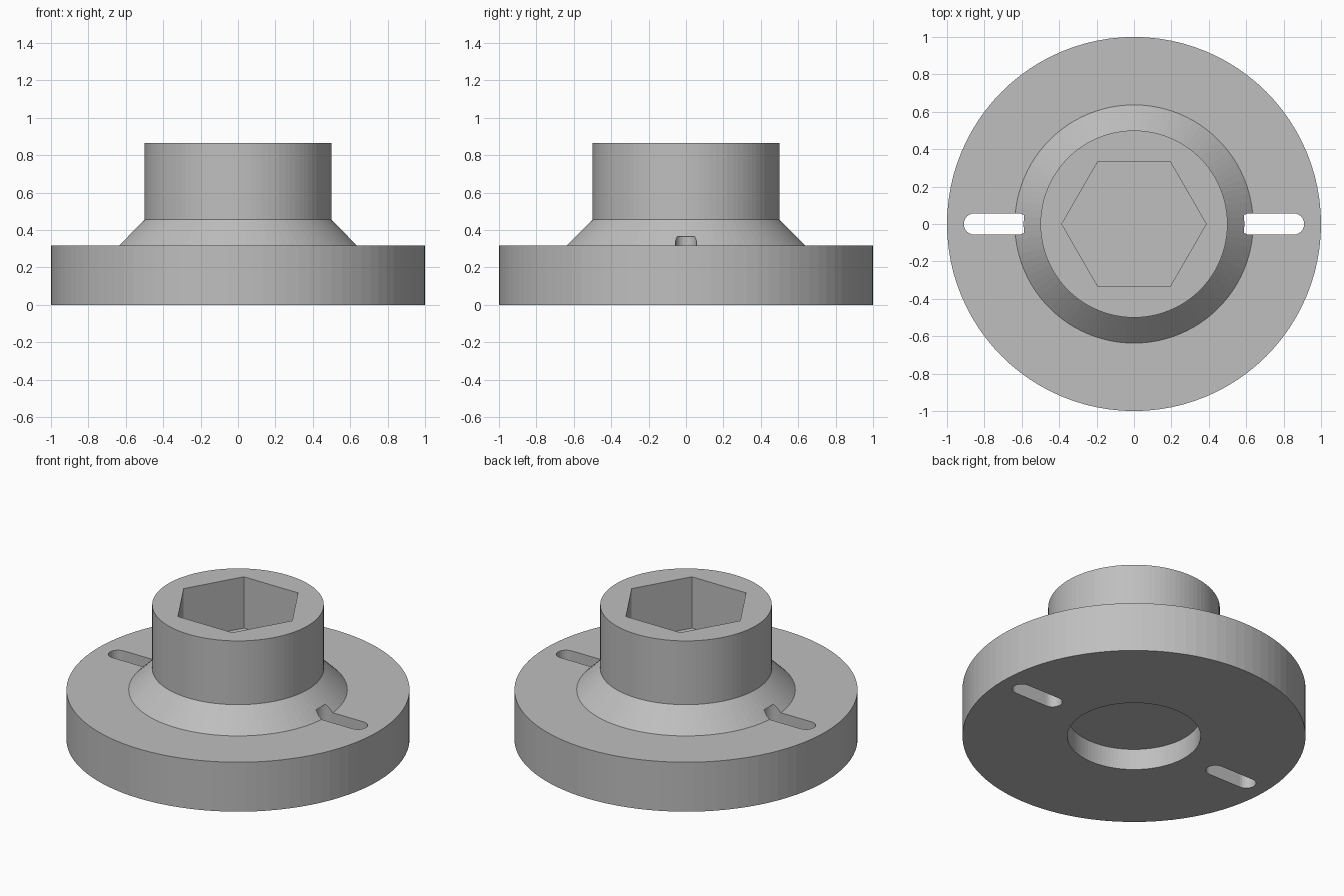
import bpy, bmesh
from math import cos, sin, pi

SEGMENTS = 96

cube = bpy.data.objects.get("Cube")
if cube:
    bpy.data.objects.remove(cube, do_unlink=True)

grey = bpy.data.materials.new("plain grey")
grey.use_nodes = True
colour = (0.52, 0.52, 0.52, 1)
grey.diffuse_color = colour
grey.node_tree.nodes["Principled BSDF"].inputs["Base Color"].default_value = colour


def add_object(name, bm):
    bmesh.ops.recalc_face_normals(bm, faces=bm.faces)
    mesh = bpy.data.meshes.new(name)
    bm.to_mesh(mesh)
    bm.free()
    mesh.materials.append(grey)
    obj = bpy.data.objects.new(name, mesh)
    bpy.context.collection.objects.link(obj)
    return obj


def lathe(name, profile):
    """Revolve (radius, height) points about z; both ends lie on the axis."""
    bm = bmesh.new()
    verts = [bm.verts.new((r, 0, z)) for r, z in profile]
    edges = [bm.edges.new(pair) for pair in zip(verts, verts[1:])]
    bmesh.ops.spin(bm, geom=verts + edges, cent=(0, 0, 0), axis=(0, 0, 1),
                   angle=2 * pi, steps=SEGMENTS, use_merge=True)
    bmesh.ops.remove_doubles(bm, verts=bm.verts, dist=0.0001)
    bmesh.ops.dissolve_limit(bm, angle_limit=0.005, verts=bm.verts, edges=bm.edges)
    return add_object(name, bm)


def prism(name, outline, bottom, top):
    bm = bmesh.new()
    face = bm.faces.new([bm.verts.new((x, y, bottom)) for x, y in outline])
    extruded = bmesh.ops.extrude_face_region(bm, geom=[face])["geom"]
    moved = [v for v in extruded if isinstance(v, bmesh.types.BMVert)]
    bmesh.ops.translate(bm, verts=moved, vec=(0, 0, top - bottom))
    return add_object(name, bm)


def slot_outline(side, inner=0.62, outer=0.853, radius=0.057, steps=12):
    """Straight slot with round ends, running outwards along x."""
    points = []
    for centre, start in ((outer, -pi / 2), (inner, pi / 2)):
        for i in range(steps + 1):
            a = start + pi * i / steps
            points.append((side * (centre + radius * cos(a)), radius * sin(a)))
    return points


# Flange, sloped shoulder and collar, with a round recess underneath
hub = lathe("flanged_hub", [(0, 0.135), (0.388, 0.135), (0.388, 0), (1, 0),
                            (1, 0.318), (0.637, 0.318), (0.5, 0.455),
                            (0.5, 0.865), (0, 0.865)])

# Hexagonal socket and the two through slots
hexagon = [(0.386 * cos(i * pi / 3), 0.386 * sin(i * pi / 3)) for i in range(6)]
cutters = [prism("socket_cutter", hexagon, 0.535, 1)]
for side, label in ((1, "left"), (-1, "right")):
    cutters.append(prism(label + "_slot_cutter", slot_outline(side), -0.1, 0.365))

bpy.context.view_layer.objects.active = hub
for cutter in cutters:
    cut = hub.modifiers.new(cutter.name, "BOOLEAN")
    cut.operation = "DIFFERENCE"
    cut.solver = "EXACT"
    cut.object = cutter
    bpy.ops.object.modifier_apply(modifier=cut.name)
    bpy.data.objects.remove(cutter, do_unlink=True)
